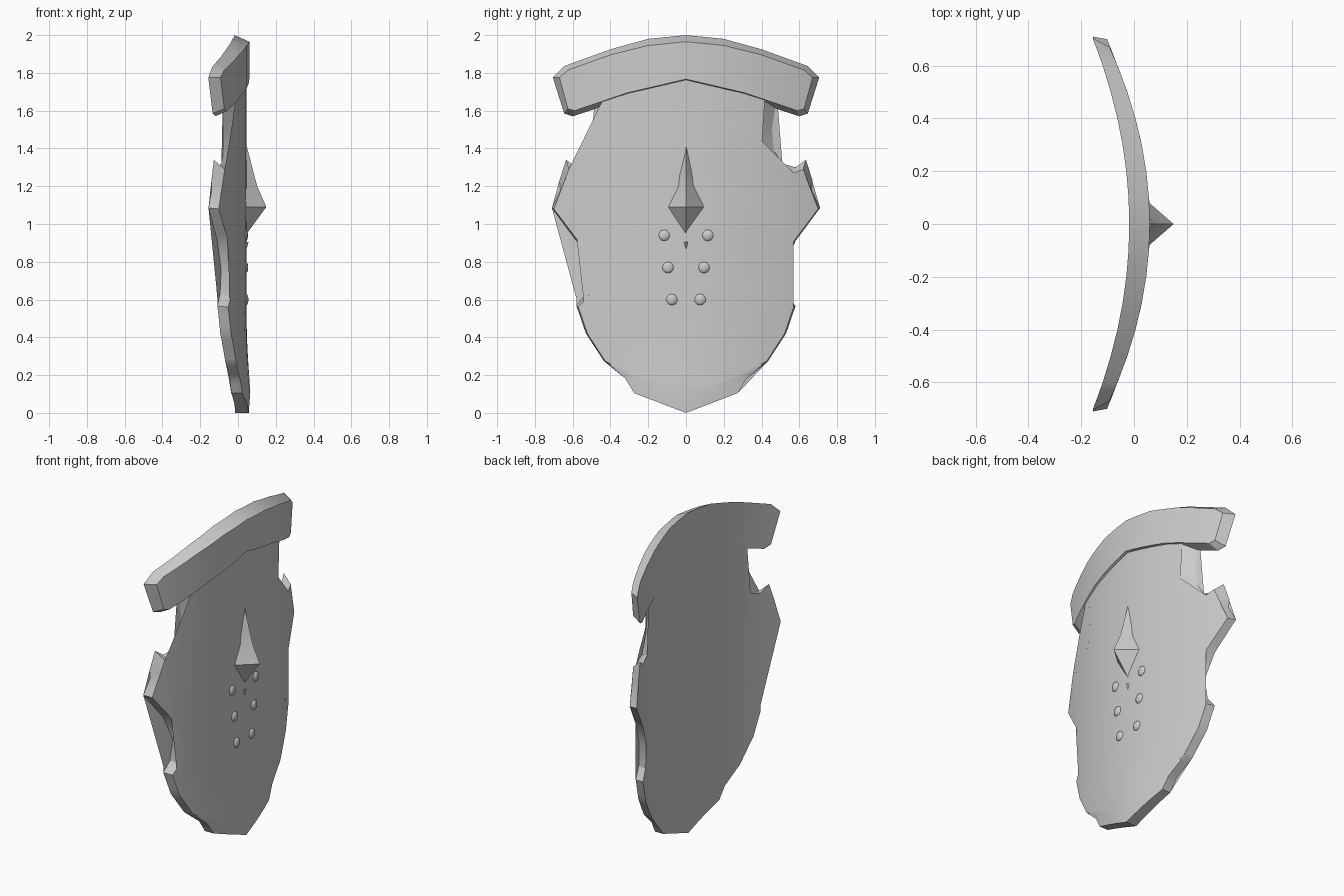
import bpy, bmesh
from mathutils import Vector, Matrix

cube = bpy.data.objects.get("Cube")
if cube:
    bpy.data.objects.remove(cube)

steel = bpy.data.materials.new("grey_steel")
steel.use_nodes = True
colour = (0.6, 0.6, 0.6, 1)
steel.diffuse_color = colour
steel.node_tree.nodes["Principled BSDF"].inputs["Base Color"].default_value = colour


def finish(name, bm, angle=0.5):
    bmesh.ops.recalc_face_normals(bm, faces=bm.faces)
    mesh = bpy.data.meshes.new(name)
    bm.to_mesh(mesh)
    bm.free()
    mesh.materials.append(steel)
    obj = bpy.data.objects.new(name, mesh)
    bpy.context.collection.objects.link(obj)
    bpy.ops.object.select_all(action='DESELECT')
    obj.select_set(True)
    bpy.context.view_layer.objects.active = obj
    bpy.ops.object.shade_smooth_by_angle(angle=angle)
    return obj


def back_x(y):
    return -0.015 - 0.28 * y * y


def body_x(y, z):
    # the lower middle flares forward towards the lip
    f = min(1, max(0, (0.55 - z) / 0.42))
    return 0.045 - 0.3 * y * y + 0.02 * f * f * max(0, 1 - abs(y) / 0.4)


def bar_x(y, z):
    return 0.06 - 0.34 * y * y


def slab(name, rings, front, z_cuts=(), back_shift=0):
    """Mirror half outlines into rings, join them, and bend across y."""
    bm = bmesh.new()
    loops = []
    for t, half in rings:
        full = half + [(-y, z) for y, z in half[-2:0:-1]]
        loops.append([bm.verts.new((t, y, z)) for y, z in full])
    n = len(loops[0])
    for a, b in zip(loops, loops[1:]):
        for i in range(n):
            j = (i + 1) % n
            bm.faces.new((a[i], a[j], b[j], b[i]))
    caps = [bm.faces.new(loops[0]), bm.faces.new(loops[-1])]
    bmesh.ops.triangulate(bm, faces=caps)
    cuts = [((0, k / 10, 0), (0, 1, 0)) for k in range(-6, 7)]
    cuts += [((0, 0, z), (0, 0, 1)) for z in z_cuts]
    for co, no in cuts:
        bmesh.ops.bisect_plane(bm, geom=bm.verts[:] + bm.edges[:] + bm.faces[:],
                               dist=1e-5, plane_co=co, plane_no=no)
    for v in bm.verts:
        t, y, z = v.co
        b = back_x(y) + back_shift
        v.co.x = b + t * (front(y, z) - b)
    return finish(name, bm)


# Shield body: outer outline, then the front edge where it is bevelled inwards
outline = [
    ((0, 1.84), None), ((0.48, 1.7), (0.42, 1.7)), ((0.47, 1.6), (0.39, 1.6)),
    ((0.455, 1.5), (0.38, 1.5)), ((0.465, 1.39), (0.4, 1.39)),
    ((0.51, 1.32), (0.46, 1.29)), ((0.58, 1.3), (0.57, 1.27)),
    ((0.635, 1.34), (0.62, 1.29)), ((0.67, 1.23), (0.645, 1.21)),
    ((0.665, 1.18), (0.655, 1.17)), ((0.71, 1.085), (0.7, 1.08)),
    ((0.58, 0.91), None), ((0.515, 0.757), None), ((0.535, 0.625), (0.515, 0.62)),
    ((0.58, 0.566), (0.57, 0.56)), ((0.53, 0.42), None), ((0.435, 0.275), None),
    ((0.32, 0.18), (0.31, 0.21)), ((0.275, 0.105), (0.24, 0.187)),
    ((0.145, 0.055), (0.15, 0.143)), ((0, 0.0), (0, 0.11)),
]
outer = [p for p, q in outline]
inner = [q or (p[0] * 0.985, p[1]) for p, q in outline]
# the lip keeps its full depth at the bottom edge
middle = [p if p[1] < 0.25 else tuple(Vector(q).lerp(Vector(p), 0.1))
          for p, q in zip(outer, inner)]
slab("shield_body", [(0, outer), (0.9, middle), (1, inner)], body_x,
     z_cuts=(0.2, 0.28, 0.36, 0.45, 0.55))

# Curved bar across the top, with a chamfered rim
bar_back = [(0, 2.0), (0.2, 1.98), (0.4, 1.925), (0.645, 1.836), (0.705, 1.775),
            (0.645, 1.585), (0.6, 1.57), (0.31, 1.667), (0, 1.745)]
bar_front = [(0, 1.965), (0.2, 1.945), (0.4, 1.895), (0.625, 1.815), (0.67, 1.775),
             (0.625, 1.61), (0.59, 1.6), (0.31, 1.695), (0, 1.767)]
slab("top_bar", [(0, bar_back), (1, bar_front)], bar_x, back_shift=-0.003)

# Central spike: height, half width, depth of the ridge
bm = bmesh.new()
rows = []
for z, w, d in [(1.41, 0.003, 0.012), (1.27, 0.038, 0.048), (1.2, 0.046, 0.067),
                (1.09, 0.1, 0.115), (0.95, 0.002, 0.012)]:
    points = [(0.035, -w, z), (0.035 + d, 0, z), (0.035, w, z)]
    rows.append([bm.verts.new(p) for p in points])
for a, b in zip(rows, rows[1:]):
    for i in range(3):
        j = (i + 1) % 3
        bm.faces.new((a[i], a[j], b[j], b[i]))
bm.faces.new(rows[0])
bm.faces.new(rows[-1])
finish("centre_spike", bm)

# Two columns of low rivets
for side, word in ((1, "left"), (-1, "right")):
    for k in range(3):
        y, z = side * (0.115 - 0.02 * k), 0.94 - 0.17 * k
        bm = bmesh.new()
        place = Matrix.Translation((body_x(y, z), y, z)) @ Matrix.Diagonal((0.4, 1, 1, 1))
        bmesh.ops.create_uvsphere(bm, u_segments=8, v_segments=6, radius=0.03, matrix=place)
        finish(f"{word}_rivet_{k + 1}", bm, 0.9)

# Small point below the spike
bm = bmesh.new()
place = Matrix.Translation((0.045, 0, 0.885)) @ Matrix.Rotation(3.1416, 4, 'X')
bmesh.ops.create_cone(bm, cap_ends=True, segments=4, radius1=0.011, radius2=0,
                      depth=0.04, matrix=place)
finish("small_point", bm)
